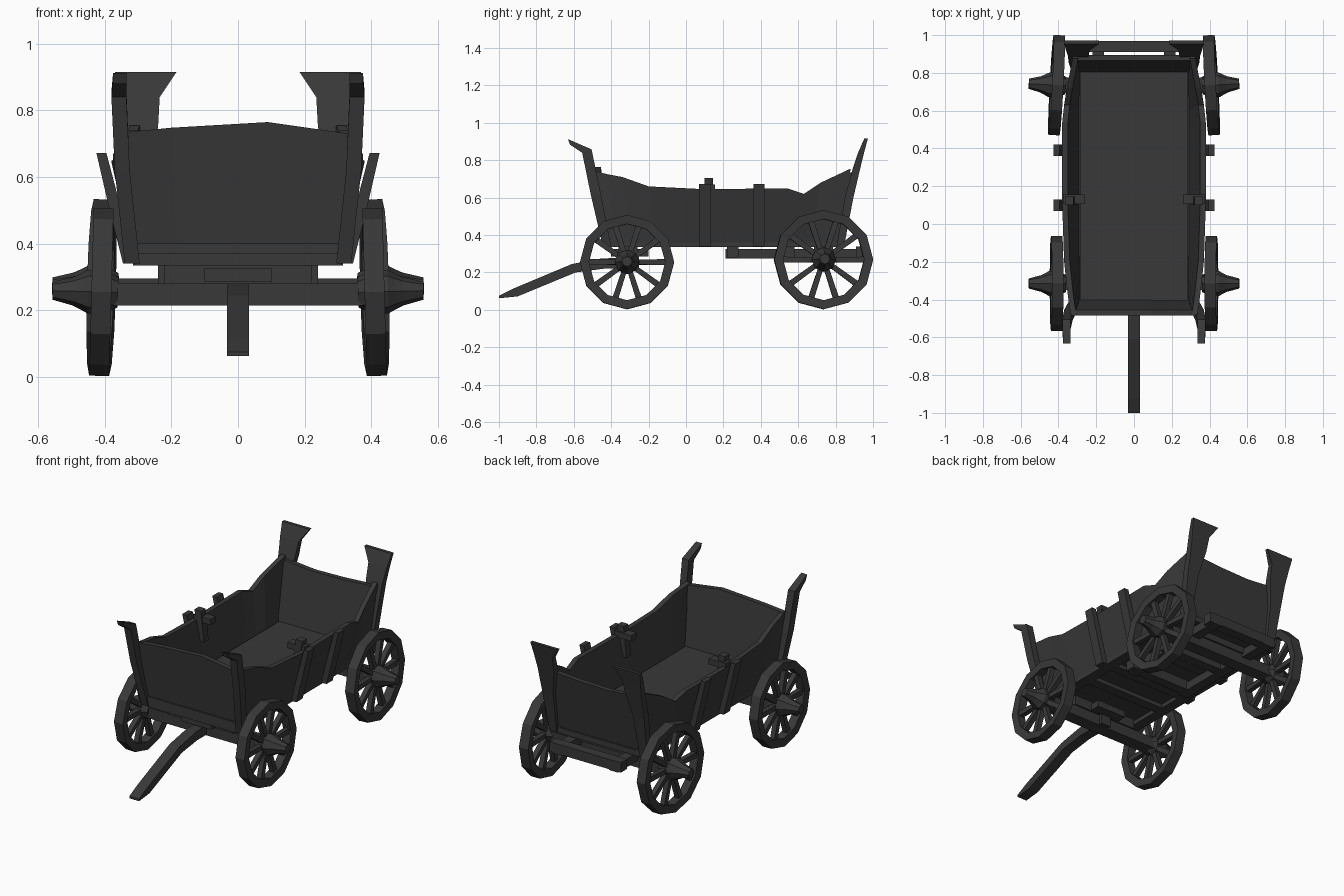
import bpy, bmesh, math
from mathutils import Vector, Matrix

if "Cube" in bpy.data.objects:
    bpy.data.objects.remove(bpy.data.objects["Cube"])

wood = bpy.data.materials.new("dark_wood")
wood.diffuse_color = (0.04, 0.04, 0.04, 1)
wood.use_nodes = True
wood.node_tree.nodes["Principled BSDF"].inputs["Base Color"].default_value = wood.diffuse_color


def finish(name, bm):
    bmesh.ops.recalc_face_normals(bm, faces=bm.faces)
    me = bpy.data.meshes.new(name)
    bm.to_mesh(me)
    bm.free()
    me.materials.append(wood)
    ob = bpy.data.objects.new(name, me)
    bpy.context.collection.objects.link(ob)
    return ob


def add_loft(bm, sections, closed=False, mat=Matrix()):
    """Skin a row of equal-sized cross-section loops."""
    rows = [[bm.verts.new(mat @ Vector(p)) for p in s] for s in sections]
    n = len(rows[0])
    pairs = list(zip(rows, rows[1:]))
    if closed:
        pairs.append((rows[-1], rows[0]))
    for a, b in pairs:
        for i in range(n):
            j = (i + 1) % n
            bm.faces.new((a[i], a[j], b[j], b[i]))
    if not closed:
        bm.faces.new(rows[0])
        bm.faces.new(rows[-1])


def loft(name, sections, mirror=False):
    for s in ((1, -1) if mirror else (1,)):
        bm = bmesh.new()
        add_loft(bm, [[(s * x, y, z) for x, y, z in sec] for sec in sections])
        finish(name + (("_right" if s > 0 else "_left") if mirror else ""), bm)


def box(name, x0, x1, y0, y1, z0, z1, mirror=False):
    loft(name, [[(x0, y, z0), (x1, y, z0), (x1, y, z1), (x0, y, z1)]
                for y in (y0, y1)], mirror)


def rect(x0, x1, y0, y1, z, dz=0):
    """Post cross-section; dz raises the y1 edge."""
    return [(x0, y0, z), (x1, y0, z), (x1, y1, z + dz), (x0, y1, z + dz)]


# Side walls: flared, bowed, with a dipping top edge (y, z, outer x at top)
rim = [(-0.48, 0.74, 0.335), (-0.42, 0.725, 0.345), (-0.34, 0.71, 0.355),
       (-0.20, 0.66, 0.37), (0.10, 0.645, 0.38), (0.54, 0.65, 0.38),
       (0.63, 0.62, 0.37), (0.72, 0.68, 0.355), (0.88, 0.755, 0.325)]
walls = []
for y, z, x in rim:
    yb = -0.42 + (y + 0.48) / 1.36 * 1.24
    walls.append([(0.288, yb, 0.36), (0.315, yb, 0.36), (x, y, z), (x - 0.03, y, z)])
loft("side_wall", walls, True)


# End walls
def end_wall(name, yb, yt, thick, tops):
    secs = []
    for x, z in tops:
        xb = x * 0.9
        secs.append([(xb, yb, 0.36), (xb, yb + thick, 0.36),
                     (x, yt + thick, z), (x, yt, z)])
    loft(name, secs)


end_wall("front_wall", -0.43, -0.485, 0.03,
         [(-0.335, 0.735), (-0.2, 0.748), (0.09, 0.765), (0.335, 0.73)])
end_wall("back_wall", 0.80, 0.865, 0.03,
         [(-0.325, 0.735), (-0.1, 0.715), (0.1, 0.72), (0.325, 0.735)])
box("front_trim", -0.30, 0.30, -0.445, -0.41, 0.37, 0.40)

# Floor and its frame
box("floor", -0.285, 0.285, -0.42, 0.82, 0.36, 0.385)
box("floor_rail", 0.25, 0.315, -0.43, 0.84, 0.335, 0.375, True)
for i, y in enumerate((-0.43, -0.1, 0.1, 0.39, 0.60, 0.79)):
    box(f"floor_crossbeam_{i}", -0.31, 0.31, y - 0.01, y + 0.05, 0.335, 0.37)

# Corner posts: front ones kink forward, back ones flare inward at the top
loft("front_post", [rect(0.295, 0.34, -0.445, -0.40, 0.34),
                    rect(0.325, 0.37, -0.51, -0.455, 0.62),
                    rect(0.335, 0.38, -0.555, -0.505, 0.84, 0.018),
                    rect(0.335, 0.375, -0.62, -0.632, 0.883, 0.03)], True)
loft("back_post", [rect(0.28, 0.33, 0.805, 0.845, 0.34),
                   rect(0.27, 0.345, 0.85, 0.895, 0.60),
                   rect(0.24, 0.35, 0.89, 0.93, 0.75),
                   rect(0.235, 0.36, 0.92, 0.952, 0.84),
                   rect(0.185, 0.37, 0.953, 0.972, 0.915)], True)

# Leaning side stakes, and clamps gripping the wall top at the middle pair
for tag, y in (("front", 0.10), ("rear", 0.39)):
    loft(f"{tag}_stake", [rect(0.31, 0.345, y - 0.03, y + 0.03, 0.34),
                          rect(0.355, 0.39, y - 0.03, y + 0.03, 0.52),
                          rect(0.395, 0.425, y - 0.03, y + 0.03, 0.672)], True)
loft("stake_clamp", [rect(0.30, 0.33, 0.10, 0.145, 0.52),
                     rect(0.315, 0.355, 0.10, 0.145, 0.66),
                     rect(0.32, 0.365, 0.10, 0.145, 0.705)], True)
box("clamp_peg", 0.26, 0.375, 0.105, 0.155, 0.635, 0.67, True)

# Axles and bolsters
for tag, y, z in (("front", -0.31, 0.25), ("back", 0.735, 0.265)):
    box(f"{tag}_axle", -0.38, 0.38, y - 0.04, y + 0.04, z - 0.035, z + 0.03)
    box(f"{tag}_bolster", -0.22, 0.22, y - 0.05, y + 0.05, z + 0.03, 0.34)
box("turning_plate", -0.10, 0.10, -0.40, -0.20, 0.285, 0.325)

# Rear undercarriage frame
box("undercarriage_rail", 0.16, 0.22, 0.21, 0.97, 0.275, 0.325, True)
for i, y in enumerate((0.22, 0.52, 0.91)):
    box(f"undercarriage_crossbeam_{i}", -0.24, 0.24, y, y + 0.06, 0.28, 0.34)

# Drawbar
loft("drawbar", [[(-0.033, y, a), (0.033, y, a), (0.033, y2, b), (-0.033, y2, b)]
                 for y, a, y2, b in ((-1.0, 0.062, -1.0, 0.075),
                                     (-0.90, 0.072, -0.92, 0.115),
                                     (-0.59, 0.20, -0.61, 0.245),
                                     (-0.44, 0.22, -0.45, 0.275),
                                     (-0.25, 0.22, -0.25, 0.28))])


# Wheels: rim, ten tapered spokes and a stepped hub around the local x axis
def ring(x, r, n):
    return [(x, r * math.sin(k * math.tau / n), r * math.cos(k * math.tau / n))
            for k in range(n)]


def wheel(name, side, y, z, r, toe):
    m = (Matrix.Translation((side * 0.41, y, z)) @ Matrix.Diagonal((side, 1, 1, 1))
         @ Matrix.Rotation(math.radians(toe), 4, 'Z')
         @ Matrix.Rotation(math.radians(-1.5), 4, 'Y'))
    bm = bmesh.new()
    add_loft(bm, [ring(-0.03, r, 12), ring(0.03, r, 12),
                  ring(0.026, r - 0.048, 12), ring(-0.026, r - 0.048, 12)], True, m)
    for k in range(10):
        spin = m @ Matrix.Rotation((k + 0.5) * math.tau / 10, 4, 'X')
        add_loft(bm, [[(-a, -b, h), (a, -b, h), (a, b, h), (-a, b, h)]
                      for h, a, b in ((0.03, 0.016, 0.013), (r - 0.04, 0.015, 0.016))],
                 False, spin)
    add_loft(bm, [ring(x, q, 8) for x, q in
                  ((-0.05, 0.045), (-0.02, 0.06), (0.04, 0.066),
                   (0.06, 0.055), (0.085, 0.043), (0.147, 0.027))], False, m)
    finish(name, bm)


for side, tag in ((1, "right"), (-1, "left")):
    wheel(f"front_wheel_{tag}", side, -0.315, 0.255, 0.252, 0)
    wheel(f"back_wheel_{tag}", side, 0.735, 0.268, 0.265, 3)
